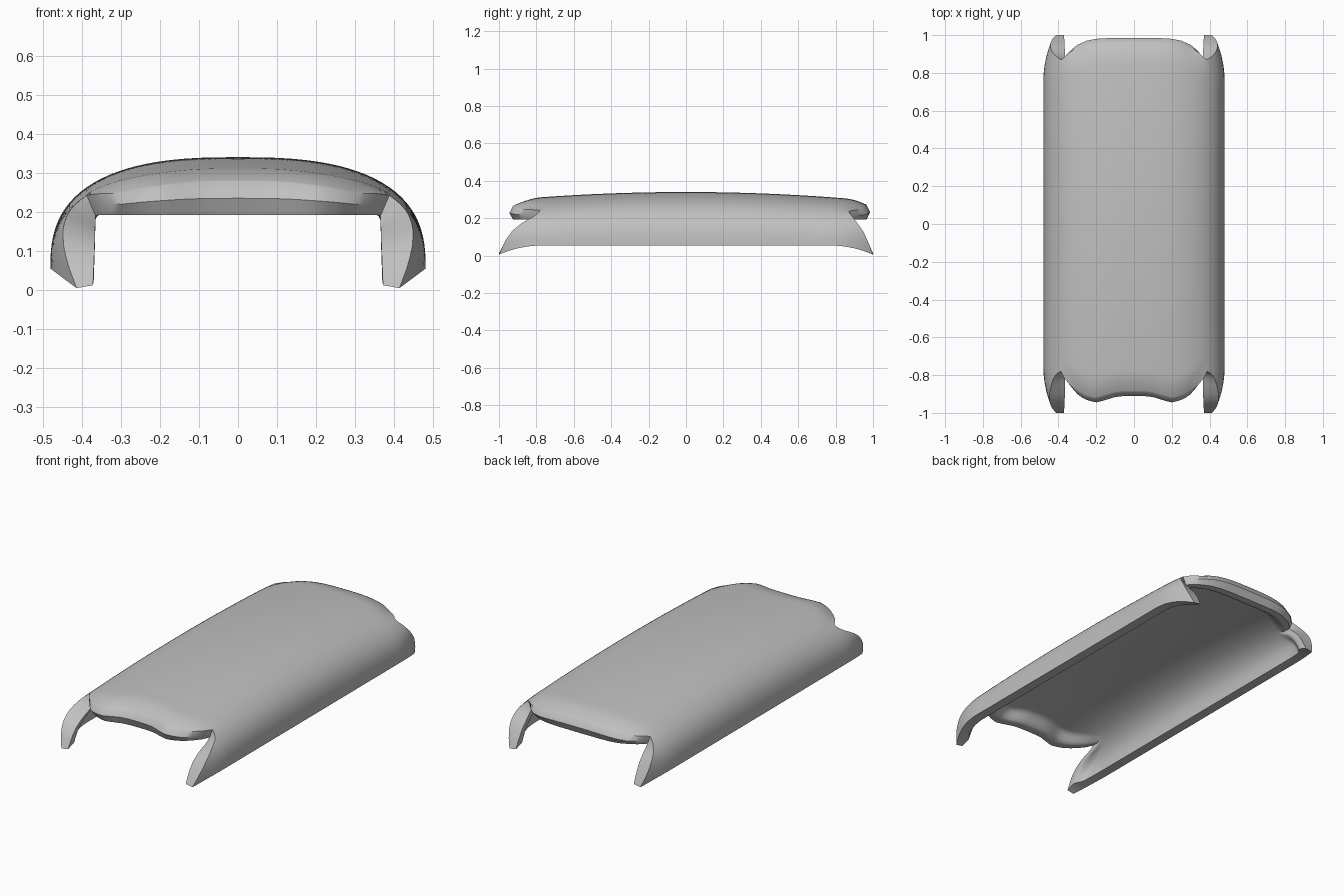
import bpy
import bmesh
import math

cube = bpy.data.objects.get("Cube")
if cube:
    bpy.data.objects.remove(cube, do_unlink=True)

HALF_W, TOP, HEM = 0.48, 0.34, 0.055    # outer arch
THICK = 0.055                           # shell thickness
LIP_X, LIP_Z = 0.365, 0.192             # opening of the thick lip at each end
NOTCH_X = 0.385                         # where the top plate parts from the walls
ROUND = 0.02                            # rounding of the plate rim
COLS, ROWS = 48, 80
POWER = 2.65

# End outlines: top plate as (x, y), side wall as (z, y)
PLATE_FRONT = [(0, -.91), (.09, -.912), (.15, -.93), (.2, -.945), (.25, -.935),
               (.3, -.91), (.34, -.865), (.37, -.82), (NOTCH_X, -.78)]
PLATE_BACK = [(0, .985), (.15, .984), (.21, .98), (.26, .97), (.31, .948), (.35, .915), (NOTCH_X, .87)]
WALL_FRONT = [(HEM, -1), (.08, -.985), (.12, -.96), (.16, -.925), (.2, -.87), (.23, -.81), (.26, -.78)]
WALL_BACK = [(HEM, 1), (.08, .988), (.12, .967), (.16, .945), (.2, .915), (.26, .87)]


def lerp_table(table, v):
    if v <= table[0][0]:
        return table[0][1]
    for (a, p), (b, q) in zip(table, table[1:]):
        if v <= b:
            return p + (q - p) * (v - a) / (b - a)
    return table[-1][1]


def arch(j, half, top):
    """Point of column j on a superellipse arch."""
    a = math.pi * j / COLS
    c, s = abs(math.cos(a)), max(math.sin(a), 0)
    return half * c ** (2 / POWER), HEM + (top - HEM) * s ** (2 / POWER)


def rim_fade(ax):
    """1 across the plate, fading to 0 at the notch."""
    return max(0, min(1, (NOTCH_X - ax) / 0.08))


NOTCH_Z = HEM + (TOP - HEM) * (1 - (NOTCH_X / HALF_W) ** POWER) ** (1 / POWER)


def station(j, row):
    """Outer and inner points of one column at one row along the length."""
    side = -1 if j < COLS / 2 else 1
    ax, z = arch(j, HALF_W, TOP)
    plate = ax < NOTCH_X
    front = lerp_table(PLATE_FRONT, ax) if plate else lerp_table(WALL_FRONT, z)
    back = lerp_table(PLATE_BACK, ax) if plate else lerp_table(WALL_BACK, z)
    front += ROUND * rim_fade(ax)
    back -= ROUND * rim_fade(ax)
    t = row / ROWS
    t = 0.35 * t + 0.65 * (1 - math.cos(math.pi * t)) / 2     # finer rows at the ends
    y = front + (back - front) * t
    end = min(y - front, back - y)

    # crown along the length, rounded plate rim, tucked and drooping wall tips
    height = (z - HEM) / (TOP - HEM)
    rim = max(0, 1 - end / 0.12) ** 2 * rim_fade(ax)
    tip = max(0, (abs(y) - 0.75) / 0.25) ** 2.2
    crown = 0.03 * (y / 0.8) ** 2
    droop = 0.05 * tip * (1 - height) ** 2
    zo = z - crown * height - 0.025 * rim - droop
    xo = ax - 0.067 * tip * (1 - height)

    # hollow parallel to the outside, thickened to a lip at both ends
    xi, zi = arch(j, HALF_W - THICK, TOP - THICK)
    zi -= crown * height + droop
    xi -= 0.067 * tip * (1 - height)
    if plate:
        xl, zl = ax * LIP_X / NOTCH_X, LIP_Z
    else:
        xl = LIP_X + 0.006 * tip * (1 - height)
        zl = HEM + (LIP_Z - HEM) * (z - HEM) / (NOTCH_Z - HEM) - 0.85 * droop
    lip = max(0, min(1, (0.1 - end) / 0.06))
    lip = lip * lip * (3 - 2 * lip)
    xi += (xl - xi) * lip
    zi += (zl - zi) * lip
    return (side * xo, y, zo), (side * xi, y, zi)


# Shell: one closed tube whose ends are capped along the outlines
bm = bmesh.new()
outer, inner = [], []
for row in range(ROWS + 1):
    pairs = [station(j, row) for j in range(COLS + 1)]
    outer.append([bm.verts.new(p[0]) for p in pairs])
    inner.append([bm.verts.new(p[1]) for p in pairs])

for r in range(ROWS):
    for grid in (outer, inner):
        for j in range(COLS):
            bm.faces.new((grid[r][j], grid[r][j + 1], grid[r + 1][j + 1], grid[r + 1][j]))
    for j in (0, COLS):     # hems
        bm.faces.new((outer[r][j], outer[r + 1][j], inner[r + 1][j], inner[r][j]))

for r, direction in ((0, -1), (ROWS, 1)):     # rounded end rims
    middle = []
    for o, i in zip(outer[r], inner[r]):
        p = (o.co + i.co) / 2
        p.y += direction * ROUND * rim_fade(abs(o.co.x))
        middle.append(bm.verts.new(p))
    for j in range(COLS):
        for edge in (outer[r], inner[r]):
            bm.faces.new((edge[j], edge[j + 1], middle[j + 1], middle[j]))
    for j in (0, COLS):
        bm.faces.new((outer[r][j], middle[j], inner[r][j]))

bmesh.ops.recalc_face_normals(bm, faces=bm.faces[:])
mesh = bpy.data.meshes.new("shell_cover")
bm.to_mesh(mesh)
bm.free()

shell = bpy.data.objects.new("shell_cover", mesh)
bpy.context.collection.objects.link(shell)

# Plain grey
grey = bpy.data.materials.new("plain_grey")
grey.use_nodes = True
colour = (0.53, 0.53, 0.53, 1)
grey.diffuse_color = colour
grey.node_tree.nodes["Principled BSDF"].inputs["Base Color"].default_value = colour
mesh.materials.append(grey)

bpy.ops.object.select_all(action='DESELECT')
shell.select_set(True)
bpy.context.view_layer.objects.active = shell
bpy.ops.object.shade_smooth_by_angle(angle=math.radians(40))
